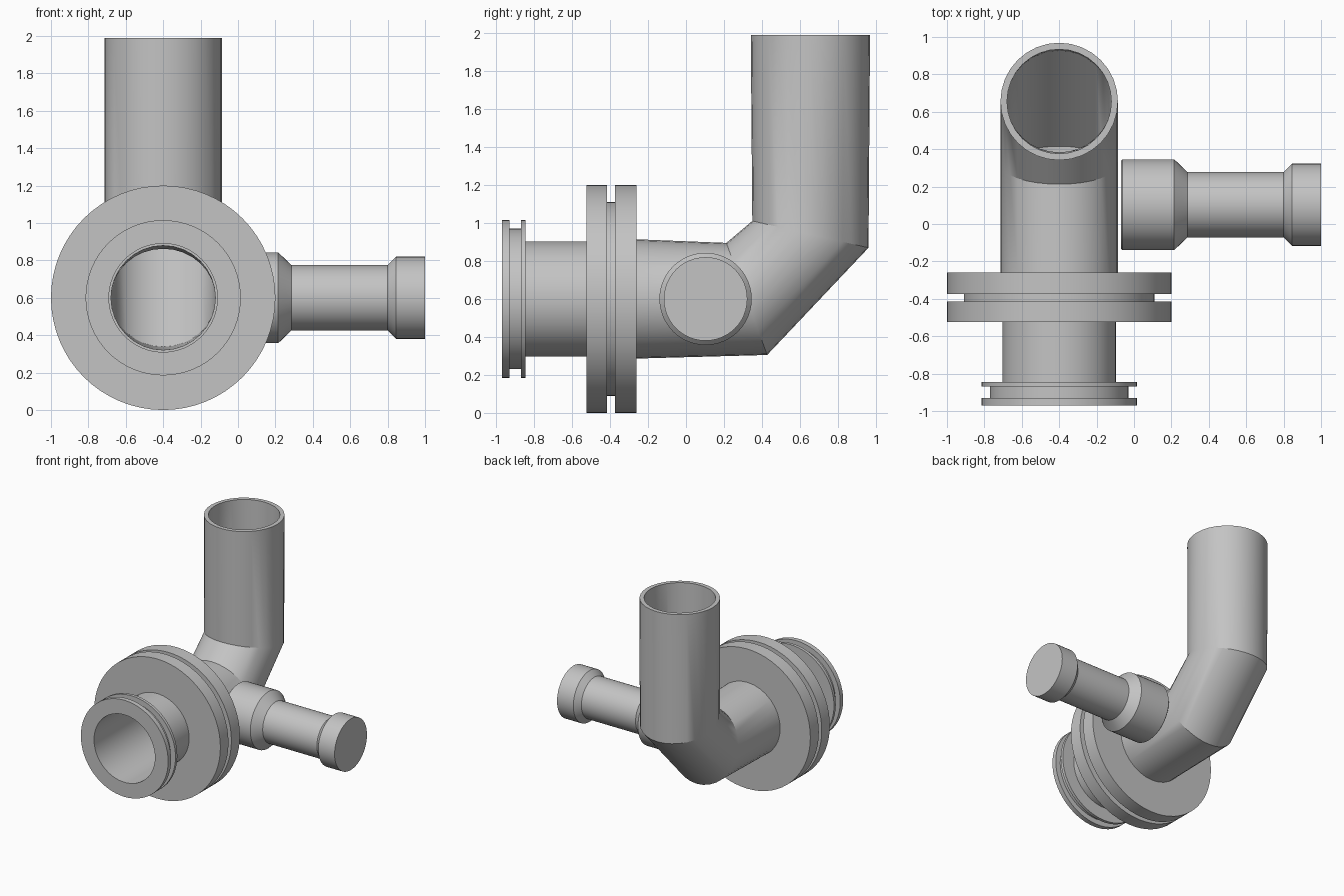
import bpy
import bmesh
from math import sin, cos, tau, radians
from mathutils import Vector

cube = bpy.data.objects.get("Cube")
if cube:
    bpy.data.objects.remove(cube, do_unlink=True)

# Single grey metal
metal = bpy.data.materials.new("grey_metal")
metal.use_nodes = True
grey = (0.55, 0.55, 0.55, 1)
metal.diffuse_color = grey
metal.node_tree.nodes["Principled BSDF"].inputs["Base Color"].default_value = grey

X, Y, Z = Vector((1, 0, 0)), Vector((0, 1, 0)), Vector((0, 0, 1))
PIPE_X, AXIS_Z = -0.4, 0.6


def skin(name, rings, sides, closed):
    """Join circular rings (centre, u axis, v axis, radius) into one surface."""
    bm = bmesh.new()
    loops = []
    for centre, u, v, r in rings:
        angles = [tau * i / sides for i in range(sides)]
        loops.append([bm.verts.new(centre + r * (u * cos(a) + v * sin(a))) for a in angles])
    pairs = list(zip(loops, loops[1:]))
    if closed:
        pairs.append((loops[-1], loops[0]))
    else:
        bm.faces.new(loops[0])
        bm.faces.new(loops[-1])
    for a, b in pairs:
        for i in range(sides):
            j = (i + 1) % sides
            bm.faces.new((a[i], a[j], b[j], b[i]))
    bmesh.ops.recalc_face_normals(bm, faces=bm.faces)
    mesh = bpy.data.meshes.new(name)
    bm.to_mesh(mesh)
    bm.free()
    mesh.materials.append(metal)
    obj = bpy.data.objects.new(name, mesh)
    bpy.context.collection.objects.link(obj)
    bpy.ops.object.select_all(action='DESELECT')
    obj.select_set(True)
    bpy.context.view_layer.objects.active = obj
    bpy.ops.object.shade_smooth_by_angle(angle=radians(25))
    return obj


# Flanged coupling: grooved lip, neck and grooved wide flange, bored through
BORE = 0.29
coupling = [(-0.97, BORE), (-0.97, 0.415), (-0.93, 0.415), (-0.93, 0.37),
            (-0.87, 0.37), (-0.87, 0.415), (-0.845, 0.415), (-0.845, 0.303),
            (-0.525, 0.303), (-0.525, 0.6), (-0.415, 0.6), (-0.415, 0.51),
            (-0.375, 0.51), (-0.375, 0.6), (-0.26, 0.6), (-0.26, BORE)]
skin("flanged_coupling",
     [(Vector((PIPE_X, y, AXIS_Z)), X, Z, r) for y, r in coupling], 64, True)

# Bent pipe: y, z and tilt in degrees of each ring, outer wall then inner wall
bend = [(-0.262, AXIS_Z, 0), (0.32, AXIS_Z, 20), (0.655, 0.94, 77), (0.655, 1.99, 90)]


def pipe_wall(radius, path):
    return [(Vector((PIPE_X, y, z)), X,
             Vector((0, -sin(radians(t)), cos(radians(t)))), radius) for y, z, t in path]


skin("bent_pipe", pipe_wall(0.314, bend) + pipe_wall(0.279, bend[::-1]), 32, True)

# Solid side branch with a collar at each end
branch = [(-0.07, 0.235), (-0.062, 0.243), (0.215, 0.243), (0.285, 0.175),
          (0.8, 0.175), (0.845, 0.22), (1.0, 0.22)]
skin("side_branch",
     [(Vector((x, 0.103, AXIS_Z)), Y, Z, r) for x, r in branch], 48, False)
